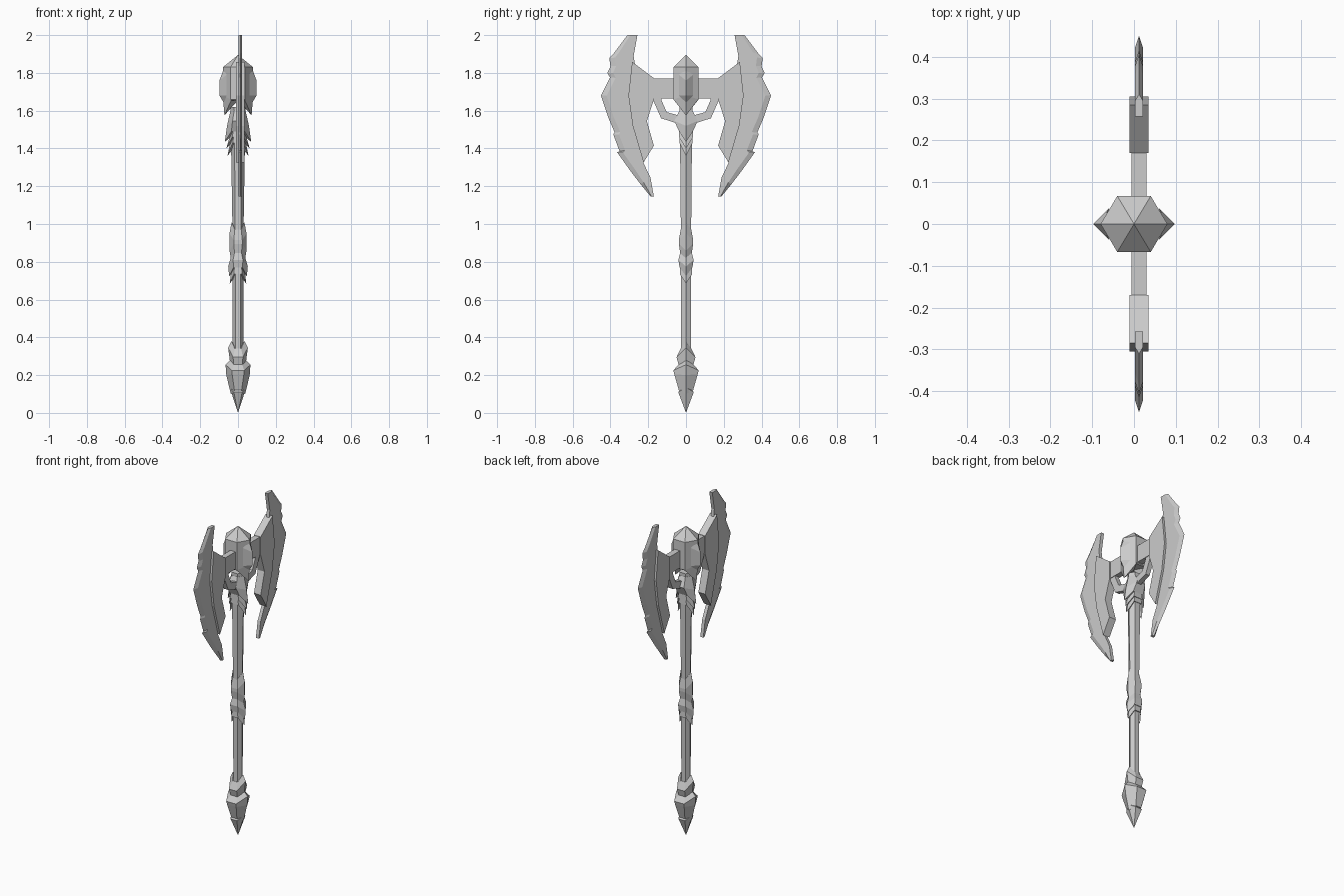
import bpy, bmesh

CX = 0.012  # the blade assembly sits slightly off the shaft axis


def finish(name, bm, mirror=None):
    bmesh.ops.recalc_face_normals(bm, faces=bm.faces[:])
    me = bpy.data.meshes.new(name)
    bm.to_mesh(me)
    bm.free()
    ob = bpy.data.objects.new(name, me)
    bpy.context.collection.objects.link(ob)
    if mirror is not None:
        mod = ob.modifiers.new("Mirror", 'MIRROR')
        mod.use_axis = [i == mirror for i in range(3)]
        mod.use_clip = False
        mod.use_mirror_merge = False
    return ob


def hex_part(name, levels, top=None, bottom=None):
    """Loft of six-sided rings: (rx, ry, z of the +-x corners, z of the other corners)."""
    bm = bmesh.new()
    rings = []
    for rx, ry, zx, zs in levels:
        pts = [(rx, 0, zx), (rx / 2, ry, zs), (-rx / 2, ry, zs),
               (-rx, 0, zx), (-rx / 2, -ry, zs), (rx / 2, -ry, zs)]
        rings.append([bm.verts.new(p) for p in pts])
    for a, b in zip(rings, rings[1:]):
        for i in range(6):
            j = (i + 1) % 6
            bm.faces.new((a[i], a[j], b[j], b[i]))
    for ring, lev, z in ((rings[0], levels[0], top), (rings[-1], levels[-1], bottom)):
        c = bm.verts.new((0, 0, lev[3] if z is None else z))
        for i in range(6):
            bm.faces.new((ring[i], ring[(i + 1) % 6], c))
    return finish(name, bm)


def plate(name, outline, half):
    """Flat (y, z) outline with thickness along x, mirrored to -y."""
    bm = bmesh.new()
    f = bm.faces.new([bm.verts.new((CX - half, y, z)) for y, z in outline])
    r = bmesh.ops.extrude_face_region(bm, geom=[f])
    bmesh.ops.translate(bm, vec=(2 * half, 0, 0),
                        verts=[v for v in r["geom"] if isinstance(v, bmesh.types.BMVert)])
    return finish(name, bm, 1)


# Shaft
hex_part("shaft", [(0.04, 0.034, 1.62, 1.62), (0.036, 0.031, 1.38, 1.38),
                   (0.029, 0.027, 0.95, 0.95), (0.028, 0.025, 0.2, 0.2)])

# Head block with pointed cap and V-shaped skirt
hex_part("head_block", [(0.08, 0.067, 1.83, 1.83), (0.08, 0.067, 1.68, 1.66),
                        (0.072, 0.062, 1.575, 1.655)], top=1.895)

# Studs on both faces of the head
bm = bmesh.new()
back = [bm.verts.new(p) for p in ((0.06, -0.038, 1.79), (0.076, 0, 1.82), (0.06, 0.038, 1.79),
                                  (0.06, 0.038, 1.68), (0.074, 0, 1.64), (0.06, -0.038, 1.68))]
t, b = bm.verts.new((0.098, 0, 1.76)), bm.verts.new((0.098, 0, 1.68))
for f in ((back[0], back[1], t), (back[1], back[2], t), (back[2], back[3], b, t),
          (back[3], back[4], b), (back[4], back[5], b), (back[5], back[0], t, b), back):
    bm.faces.new(f)
finish("head_studs", bm, 0)

# Layered neck collars
hex_part("neck_collar_upper", [(0.04, 0.035, 1.60, 1.60), (0.058, 0.062, 1.52, 1.545),
                               (0.07, 0.036, 1.435, 1.49)])
hex_part("neck_collar_middle", [(0.042, 0.035, 1.47, 1.51), (0.062, 0.037, 1.40, 1.46)])
hex_part("neck_collar_lower", [(0.042, 0.033, 1.43, 1.47), (0.056, 0.035, 1.36, 1.43)])

# Grip collars at mid shaft
hex_part("grip_collar_upper", [(0.034, 0.028, 1.01, 0.97), (0.045, 0.038, 0.95, 0.915),
                               (0.045, 0.038, 0.86, 0.895), (0.034, 0.028, 0.79, 0.83)])
hex_part("grip_collar_middle", [(0.036, 0.03, 0.83, 0.85), (0.052, 0.04, 0.775, 0.81),
                                (0.047, 0.034, 0.725, 0.77)])
hex_part("grip_collar_lower", [(0.036, 0.03, 0.75, 0.78), (0.044, 0.033, 0.685, 0.735)])

# Pommel
hex_part("pommel_collar", [(0.034, 0.028, 0.38, 0.34), (0.052, 0.05, 0.345, 0.295),
                           (0.04, 0.033, 0.25, 0.23)])
hex_part("pommel_block", [(0.042, 0.036, 0.28, 0.26), (0.066, 0.067, 0.255, 0.225),
                          (0.062, 0.062, 0.20, 0.205), (0.038, 0.038, 0.10, 0.12)])
hex_part("pommel_spike", [(0.03, 0.025, 0.15, 0.13), (0.044, 0.041, 0.135, 0.11)], bottom=0.0)

# Blade mounts: arms, thick backing plates, lower struts
plate("blade_arm", [(0.03, 1.77), (0.19, 1.77), (0.19, 1.665), (0.03, 1.665)], 0.0175)
plate("blade_backing", [(0.285, 1.858), (0.17, 1.772), (0.17, 1.66), (0.207, 1.545),
                        (0.17, 1.415), (0.225, 1.325), (0.282, 1.52), (0.305, 1.68)], 0.023)
plate("blade_strut", [(0.18, 1.67), (0.167, 1.64), (0.132, 1.56), (0.04, 1.53),
                      (0.04, 1.575), (0.102, 1.592), (0.13, 1.655), (0.13, 1.67)], 0.014)

# Blades: stations of cutting edge and inner edge (y, z), bevelled to a sharp rim
stations = [((0.31, 2.0), (0.257, 2.0)), ((0.385, 1.90), (0.27, 1.93)),
            ((0.406, 1.878), (0.277, 1.89)), ((0.40, 1.835), (0.27, 1.84)),
            ((0.416, 1.80), (0.25, 1.80)), ((0.402, 1.775), (0.25, 1.77)),
            ((0.45, 1.68), (0.25, 1.68)), ((0.41, 1.56), (0.24, 1.56)),
            ((0.378, 1.485), (0.23, 1.49)), ((0.385, 1.475), (0.23, 1.47)),
            ((0.352, 1.385), (0.22, 1.41)), ((0.365, 1.38), (0.22, 1.38)),
            ((0.29, 1.275), (0.226, 1.325)), ((0.24, 1.21), (0.188, 1.245)),
            ((0.187, 1.145), (0.17, 1.145))]
bm = bmesh.new()
rows = []
for (ey, ez), (iy, iz) in stations:
    k = min(0.3, 0.03 / (ey - iy))
    ry, rz = ey + (iy - ey) * k, ez + (iz - ez) * k
    rows.append([bm.verts.new(p) for p in (
        (CX - 0.01, iy, iz), (CX - 0.01, ry, rz), (CX, ey, ez),
        (CX + 0.01, ry, rz), (CX + 0.01, iy, iz))])
for a, b in zip(rows, rows[1:]):
    for i in range(5):
        j = (i + 1) % 5
        bm.faces.new((a[i], a[j], b[j], b[i]))
bm.faces.new(rows[0])
bm.faces.new(rows[-1])
finish("blade", bm, 1)
